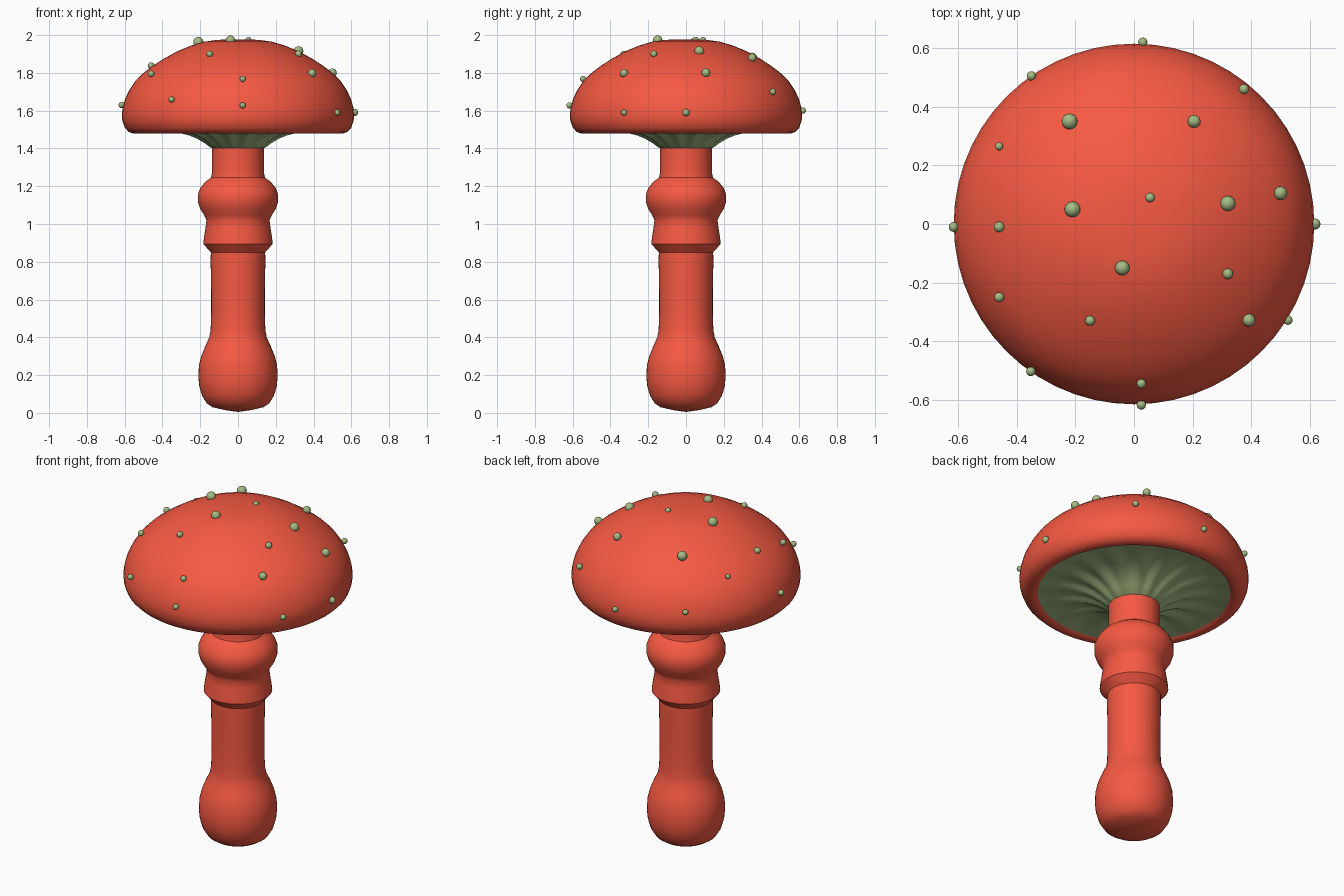
import bpy, bmesh
from math import cos, sin, pi, radians
from mathutils import Vector


def material(name, rgb):
    m = bpy.data.materials.new(name)
    m.diffuse_color = (*rgb, 1)
    return m


red = material("red_skin", (0.92, 0.10, 0.055))
green = material("pale_green", (0.38, 0.50, 0.23))


def finish(bm, name, mat, angle=40):
    mesh = bpy.data.meshes.new(name)
    bm.to_mesh(mesh)
    bm.free()
    ob = bpy.data.objects.new(name, mesh)
    bpy.context.collection.objects.link(ob)
    mesh.materials.append(mat)
    bpy.ops.object.select_all(action='DESELECT')
    ob.select_set(True)
    bpy.context.view_layer.objects.active = ob
    bpy.ops.object.shade_smooth_by_angle(angle=radians(angle))
    return ob


def lathe(name, profile, mat, seg=48, wave=None, angle=40):
    """Revolve (radius, z) points around z; wave(radius, angle) offsets z."""
    bm = bmesh.new()
    rings = []
    for r, z in profile:
        if r == 0:
            rings.append([bm.verts.new((0, 0, z))] * seg)
            continue
        ring = []
        for i in range(seg):
            a = 2 * pi * i / seg
            dz = wave(r, a) if wave else 0
            ring.append(bm.verts.new((r * cos(a), r * sin(a), z + dz)))
        rings.append(ring)
    for lo, hi in zip(rings, rings[1:]):
        for i in range(seg):
            j = (i + 1) % seg
            bm.faces.new(list(dict.fromkeys((lo[i], lo[j], hi[j], hi[i]))))
    return finish(bm, name, mat, angle)


# Stem with bulbous foot, flared skirt and rounded collar
lathe("stem", [
    (0, 0.005), (0.07, 0.015), (0.135, 0.03), (0.165, 0.05), (0.19, 0.09),
    (0.205, 0.14), (0.21, 0.19), (0.207, 0.25), (0.195, 0.30), (0.175, 0.35),
    (0.152, 0.40), (0.145, 0.44), (0.142, 0.52), (0.142, 0.65), (0.145, 0.80),
    (0.144, 0.85), (0.184, 0.895), (0.180, 0.93), (0.172, 0.98),
    (0.167, 1.02), (0.178, 1.045), (0.200, 1.08), (0.213, 1.12),
    (0.213, 1.155), (0.200, 1.19), (0.172, 1.225), (0.143, 1.245),
    (0.138, 1.27), (0.138, 1.35), (0.138, 1.42)], red)

# Cap with rolled rim
lathe("cap", [
    (0.515, 1.49), (0.53, 1.48), (0.55, 1.478), (0.577, 1.487), (0.598, 1.508),
    (0.612, 1.545), (0.615, 1.58), (0.610, 1.62), (0.597, 1.665),
    (0.575, 1.71), (0.545, 1.755), (0.505, 1.796), (0.45, 1.838),
    (0.39, 1.877), (0.32, 1.915), (0.25, 1.944), (0.18, 1.965),
    (0.11, 1.975), (0, 1.978)], red, 56)


# Gills under the cap, rippled radially
def ripple(r, a):
    t = (r - 0.12) / 0.40
    return 0.03 * max(0, t * (1 - t)) * cos(16 * a)


lathe("gills", [
    (0.12, 1.395), (0.145, 1.405), (0.18, 1.432), (0.22, 1.457), (0.27, 1.478),
    (0.33, 1.492), (0.40, 1.498), (0.46, 1.497), (0.52, 1.488)][::-1],
    green, 128, ripple, 60)

# Round spots scattered over the cap: x, y, z, radius
spots = [
    (0.03, 0.62, 1.60, .016), (-0.35, 0.505, 1.64, .016), (0.375, 0.46, 1.70, .017),
    (-0.22, 0.35, 1.88, .027), (0.205, 0.35, 1.88, .022), (-0.46, 0.265, 1.79, .014),
    (-0.21, 0.05, 1.963, .027), (0.055, 0.09, 1.975, .016), (0.32, 0.07, 1.915, .026),
    (0.50, 0.105, 1.80, .023), (0.617, 0, 1.59, .019), (-0.46, -0.01, 1.838, .018),
    (-0.615, -0.01, 1.63, .017), (-0.04, -0.15, 1.973, .025), (0.32, -0.17, 1.90, .018),
    (-0.46, -0.25, 1.795, .017), (-0.15, -0.33, 1.90, .017), (0.392, -0.328, 1.798, .022),
    (0.525, -0.328, 1.59, .016), (-0.352, -0.503, 1.66, .016),
    (0.025, -0.545, 1.768, .016), (0.025, -0.617, 1.628, .016)]
bm = bmesh.new()
for x, y, z, r in spots:
    new = bmesh.ops.create_uvsphere(bm, u_segments=16, v_segments=10, radius=r)
    bmesh.ops.translate(bm, verts=new["verts"], vec=Vector((x, y, z)))
finish(bm, "cap_spots", green, 60)
